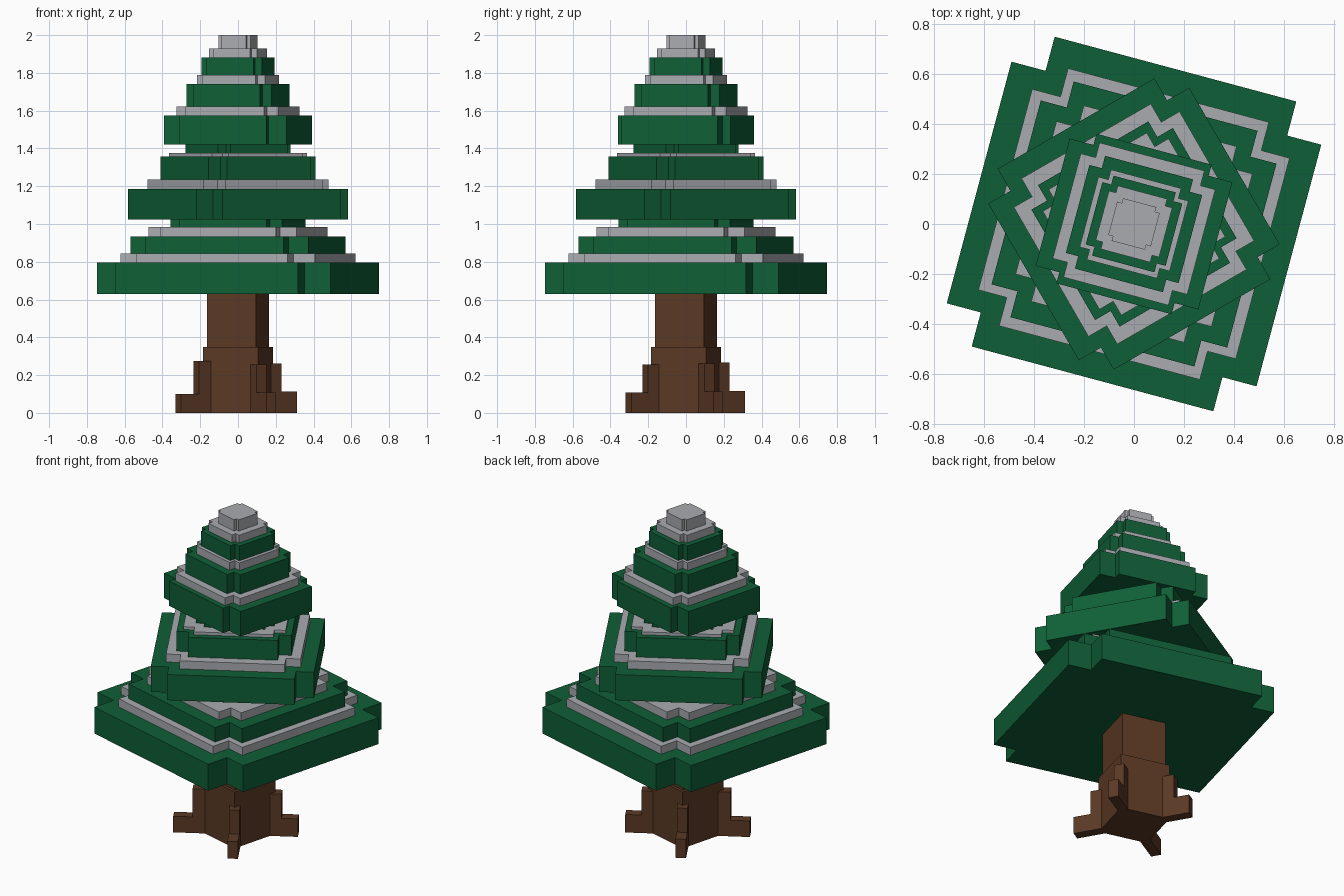
import bpy, bmesh, math
from mathutils import Matrix

if "Cube" in bpy.data.objects:
    bpy.data.objects.remove(bpy.data.objects["Cube"])


def mat(name, rgb):
    m = bpy.data.materials.new(name)
    m.diffuse_color = (*rgb, 1)
    m.use_nodes = True
    m.node_tree.nodes["Principled BSDF"].inputs["Base Color"].default_value = m.diffuse_color
    return m


GREEN = mat("pine_green", (0.0048, 0.114, 0.038))
SNOW = mat("snow_grey", (0.40, 0.41, 0.435))
BROWN = mat("bark_brown", (0.105, 0.041, 0.018))


def prism(name, outline, z0, z1, angle, material):
    """Extrude a flat outline from z0 to z1 and turn it about z."""
    bm = bmesh.new()
    face = bm.faces.new([bm.verts.new((x, y, z0)) for x, y in outline])
    top = bmesh.ops.extrude_face_region(bm, geom=[face])["geom"]
    bmesh.ops.translate(bm, vec=(0, 0, z1 - z0),
                        verts=[v for v in top if isinstance(v, bmesh.types.BMVert)])
    bmesh.ops.rotate(bm, verts=bm.verts, cent=(0, 0, 0),
                     matrix=Matrix.Rotation(math.radians(angle), 3, 'Z'))
    bmesh.ops.recalc_face_normals(bm, faces=bm.faces)
    me = bpy.data.meshes.new(name)
    bm.to_mesh(me)
    bm.free()
    me.materials.append(material)
    ob = bpy.data.objects.new(name, me)
    bpy.context.collection.objects.link(ob)
    return ob


def rect(x0, x1, y0, y1):
    return [(x0, y0), (x1, y0), (x1, y1), (x0, y1)]


def plus(ax, wx, ay, wy):
    """Notched square: x arm reaches ax (half width wx), y arm reaches ay (half width wy)."""
    return [(ax, -wx), (ax, wx), (wy, wx), (wy, ay), (-wy, ay), (-wy, wx),
            (-ax, wx), (-ax, -wx), (-wy, -wx), (-wy, -ay), (wy, -ay), (wy, -wx)]


# Foliage: (section, angle, layers of (z0, z1, arm reach, material))
sections = [
    ("lower", -15, [(0.63, 0.795, 0.64, GREEN), (0.795, 0.845, 0.532, SNOW),
                    (0.845, 0.935, 0.487, GREEN), (0.935, 0.985, 0.405, SNOW),
                    (0.985, 1.025, 0.305, GREEN)]),
    ("middle", 30, [(1.025, 1.185, 0.463, GREEN), (1.185, 1.235, 0.382, SNOW),
                    (1.235, 1.358, 0.326, GREEN), (1.358, 1.376, 0.29, SNOW),
                    (1.376, 1.42, 0.222, GREEN)]),
    ("upper", -15, [(1.42, 1.575, 0.336, GREEN), (1.575, 1.622, 0.278, SNOW),
                    (1.622, 1.742, 0.233, GREEN), (1.742, 1.79, 0.186, SNOW),
                    (1.79, 1.882, 0.165, GREEN), (1.882, 1.93, 0.131, SNOW),
                    (1.93, 2.0, 0.088, SNOW)]),
]
for name, angle, layers in sections:
    for i, (z0, z1, a, m) in enumerate(layers):
        w = a * 0.78
        shape = plus(a, w, a, w)
        if name == "upper" and i == 0:      # this layer is a little wider in x
            shape = plus(0.336, 0.263, 0.309, 0.238)
        kind = "snow" if m == SNOW else "branches"
        prism(f"{name}_{kind}_{i + 1}", shape, z0, z1, angle, m)

# Trunk
prism("trunk_base", rect(-0.151, 0.151, -0.151, 0.151), 0, 0.35, -15, BROWN)
prism("trunk", rect(-0.133, 0.133, -0.133, 0.133), 0.35, 0.63, -15, BROWN)

# Stepped roots at the trunk corners: angle, tall reach/height, low reach/height
t = 0.03
for i, (ang, r1, h1, r2, h2) in enumerate([(30, 0.25, 0.262, 0.342, 0.112),
                                           (120, 0.25, 0.267, 0.342, 0.117),
                                           (210, 0.255, 0.275, 0.365, 0.1),
                                           (300, 0.25, 0.255, 0.352, 0.107)]):
    # stepped side profile, built as one tall block and one low block
    prism(f"root_tall_{i + 1}", rect(0.1, r1, -t, t), 0, h1, ang, BROWN)
    prism(f"root_low_{i + 1}", rect(r1, r2, -t, t), 0, h2, ang, BROWN)
